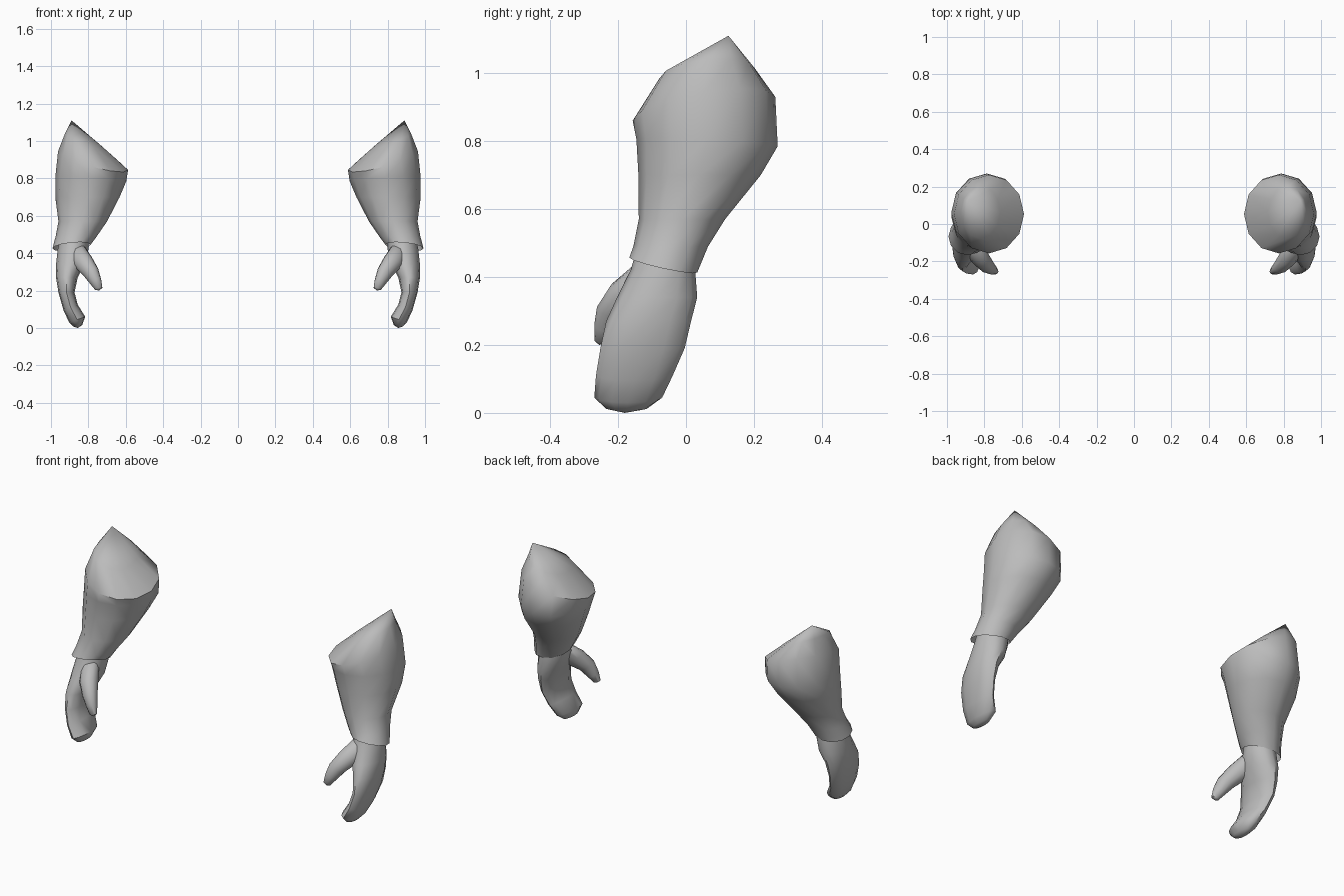
import bpy, bmesh, math

if "Cube" in bpy.data.objects:
    bpy.data.objects.remove(bpy.data.objects["Cube"])

SIDES = 12

skin = bpy.data.materials.new("plain grey")
skin.diffuse_color = (0.5, 0.5, 0.5, 1)
skin.use_nodes = True
skin.node_tree.nodes["Principled BSDF"].inputs["Base Color"].default_value = skin.diffuse_color


def loft(name, rings, start=None, end=None):
    """Skin elliptical rings (cx, cy, z, rx, ry, tilt_x, tilt_y), mirrored in x.
    start / end are optional points that close the ends."""
    bm = bmesh.new()
    loops = []
    for cx, cy, z, rx, ry, tx, ty in rings:
        loop = []
        for i in range(SIDES):
            a = 2 * math.pi * i / SIDES
            c, s = math.cos(a), math.sin(a)
            loop.append(bm.verts.new((cx + rx * c, cy + ry * s, z + tx * c + ty * s)))
        loops.append(loop)
    for lo, hi in zip(loops, loops[1:]):
        for i in range(SIDES):
            j = (i + 1) % SIDES
            bm.faces.new((lo[i], lo[j], hi[j], hi[i]))
    for loop, point in ((loops[0], start), (loops[-1], end)):
        if point:
            tip = bm.verts.new(point)
            for i in range(SIDES):
                bm.faces.new((loop[i], loop[(i + 1) % SIDES], tip))
    bmesh.ops.recalc_face_normals(bm, faces=bm.faces)
    mesh = bpy.data.meshes.new(name)
    bm.to_mesh(mesh)
    bm.free()
    mesh.materials.append(skin)
    ob = bpy.data.objects.new(name, mesh)
    bpy.context.collection.objects.link(ob)
    ob.modifiers.new("both_sides", 'MIRROR').use_mirror_merge = False
    bpy.ops.object.select_all(action='DESELECT')
    ob.select_set(True)
    bpy.context.view_layer.objects.active = ob
    bpy.ops.object.shade_smooth_by_angle(angle=math.radians(50))
    return ob


# Forearm sleeve: flared hem, narrow wrist, wide elbow rising to a point
loft("forearm_sleeve", [
    (.890, -.067, .435, .102, .100, -.010, -.022),
    (.865, -.045, .490, .110, .110, 0, 0),
    (.830, -.012, .570, .130, .127, 0, 0),
    (.805, .040, .700, .172, .180, 0, 0),
    (.787, .062, .795, .190, .208, .01, -.01),
    (.775, .053, .895, .187, .210, .05, .035),
    (.820, .062, 1.00, .105, .140, .04, .015),
], end=(.89, .125, 1.11))

# Mitten hand: from inside the sleeve down to inward curled fingertips
loft("mitten_hand", [
    (.875, -.055, .500, .075, .085, 0, 0),
    (.882, -.068, .420, .082, .095, 0, 0),
    (.897, -.085, .340, .076, .118, 0, 0),
    (.915, -.110, .270, .058, .125, 0, 0),
    (.917, -.128, .190, .043, .124, 0, 0),
    (.895, -.152, .110, .038, .113, -.015, 0),
    (.860, -.170, .045, .043, .100, -.015, 0),
    (.857, -.175, .012, .024, .060, -.004, 0),
][::-1], start=(.857, -.18, 0))

# Thumb: tapers forward and inward from the palm
loft("thumb", [
    (.745, -.253, .210, .020, .017, -.005, -.004),
    (.762, -.242, .250, .030, .028, -.012, -.010),
    (.788, -.222, .300, .040, .040, -.018, -.012),
    (.830, -.170, .355, .048, .055, -.025, -.015),
    (.865, -.110, .410, .045, .050, -.025, -.015),
], start=(.743, -.256, .200), end=(.875, -.09, .44))
